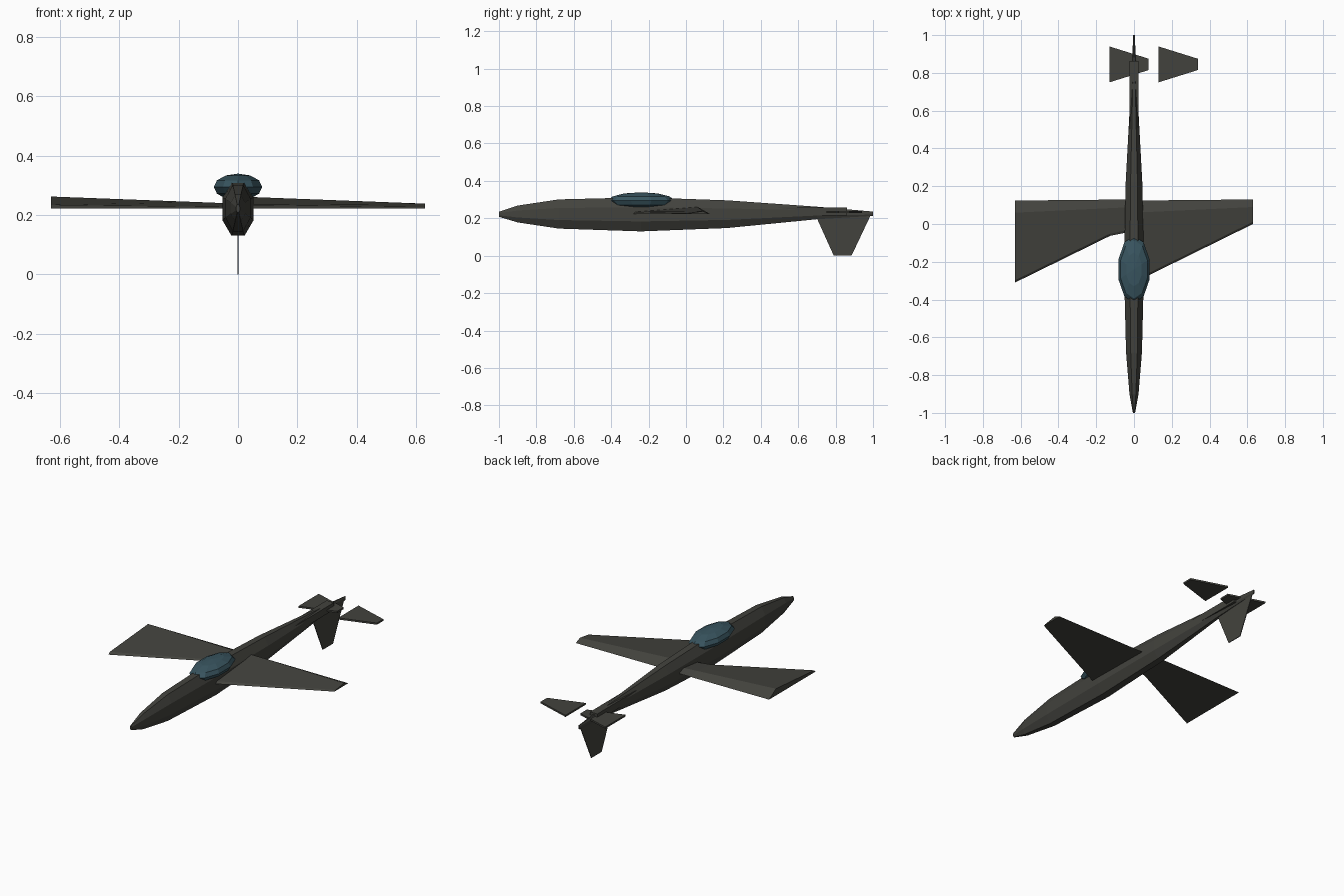
import bpy, bmesh, math

if "Cube" in bpy.data.objects:
    bpy.data.objects.remove(bpy.data.objects["Cube"])


def material(name, rgb):
    m = bpy.data.materials.new(name)
    m.diffuse_color = (*rgb, 1)
    m.use_nodes = True
    m.node_tree.nodes["Principled BSDF"].inputs["Base Color"].default_value = m.diffuse_color
    return m


PAINT = material("dark_paint", (0.055, 0.055, 0.047))
GLASS = material("canopy_glass", (0.04, 0.09, 0.115))


def finish(name, bm, mat):
    bmesh.ops.recalc_face_normals(bm, faces=bm.faces)
    me = bpy.data.meshes.new(name)
    bm.to_mesh(me)
    bm.free()
    me.materials.append(mat)
    ob = bpy.data.objects.new(name, me)
    bpy.context.collection.objects.link(ob)
    return ob


def loft(name, sections, mat=PAINT):
    """Skin a list of equal-length point rings and cap both ends."""
    bm = bmesh.new()
    rings = [[bm.verts.new(p) for p in s] for s in sections]
    n = len(rings[0])
    for a, b in zip(rings, rings[1:]):
        for i in range(n):
            j = (i + 1) % n
            bm.faces.new((a[i], a[j], b[j], b[i]))
    bm.faces.new(rings[0])
    bm.faces.new(rings[-1])
    return finish(name, bm, mat)


# Fuselage: eight-sided stations (y, half width, bottom z, top z)
def octagon(y, w, lo, hi):
    k = 1 / math.cos(math.pi / 8)
    return [(w * k * math.cos(a), y, (lo + hi) / 2 + (hi - lo) / 2 * k * math.sin(a))
            for a in [math.pi / 8 + i * math.pi / 4 for i in range(8)]]


loft("fuselage", [octagon(*s) for s in [
    (-1.0, 0.006, 0.208, 0.235), (-0.9, 0.024, 0.178, 0.268),
    (-0.68, 0.042, 0.145, 0.301), (-0.24, 0.053, 0.130, 0.312),
    (0.22, 0.044, 0.148, 0.296), (0.70, 0.018, 0.195, 0.262),
    (1.0, 0.004, 0.213, 0.236)]])


# Wings: both panels have the wide end on the -x side
def wing_section(x, lead, ridge, trail, top):
    z = 0.222
    return [(x, lead, z), (x, lead + 0.012, z + (top - z) * 0.3),
            (x, ridge, top), (x, trail, z)]


loft("right_wing", [wing_section(0.0, -0.31, 0.06, 0.124, 0.262),
                    wing_section(0.63, 0.0, 0.09, 0.13, 0.238)])
loft("left_wing", [wing_section(-0.63, -0.31, 0.06, 0.124, 0.262),
                   wing_section(-0.127, -0.063, 0.084, 0.129, 0.243),
                   wing_section(0.0, -0.037, 0.09, 0.13, 0.238)])

# Tailplanes: the same tapered plate twice, shifted sideways
for name, x0 in (("left_tailplane", -0.13), ("right_tailplane", 0.13)):
    loft(name, [[(x, a, 0.228), (x, b, 0.228), (x, b, 0.238), (x, a, 0.238)]
                for x, a, b in ((x0, 0.75, 0.94), (x0 + 0.208, 0.815, 0.875))])

# Fin hanging below the tail
loft("tail_fin", [[(-0.002, a, z), (0.002, a, z), (0.002, b, z), (-0.002, b, z)]
                  for a, b, z in ((0.79, 0.885, 0.0), (0.69, 0.99, 0.222))])

# Tail boom box
loft("tail_boom", [[(-0.024, y, 0.215), (0.024, y, 0.215),
                    (0.024, y, 0.257), (-0.024, y, 0.257)] for y in (0.45, 0.862)])

# Canopy: faceted ellipsoid
bm = bmesh.new()
bmesh.ops.create_uvsphere(bm, u_segments=10, v_segments=6, radius=1)
bmesh.ops.scale(bm, vec=(0.086, 0.178, 0.045), verts=bm.verts)
bmesh.ops.translate(bm, vec=(0, -0.24, 0.294), verts=bm.verts)
finish("canopy", bm, GLASS)
